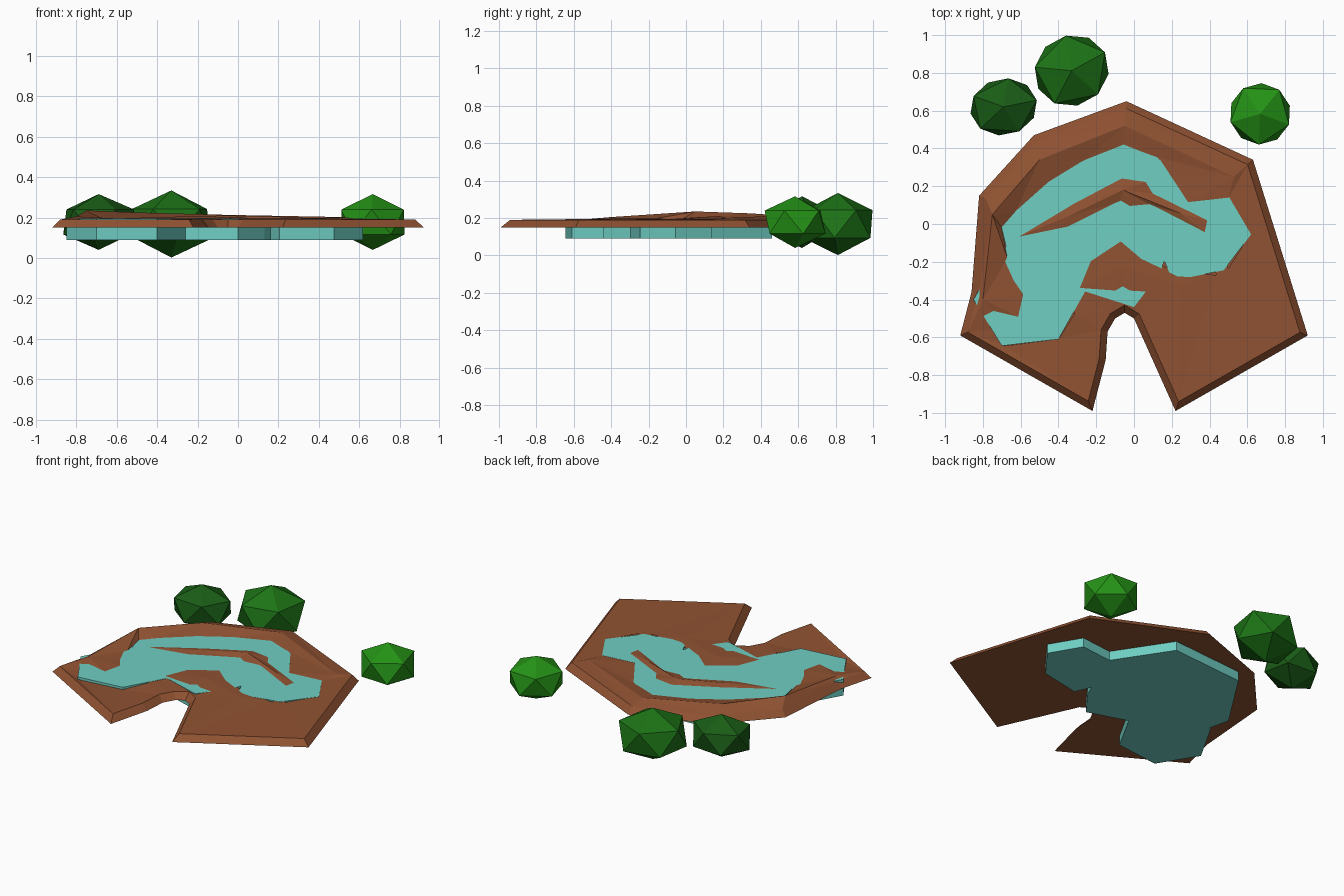
import bpy, bmesh
from mathutils import Vector
from mathutils.geometry import delaunay_2d_cdt

if "Cube" in bpy.data.objects:
    bpy.data.objects.remove(bpy.data.objects["Cube"])


def material(name, rgb):
    m = bpy.data.materials.new(name)
    m.diffuse_color = (*rgb, 1)
    m.use_nodes = True
    m.node_tree.nodes["Principled BSDF"].inputs["Base Color"].default_value = m.diffuse_color
    return m


def add_object(name, bm, mat):
    bmesh.ops.recalc_face_normals(bm, faces=bm.faces)
    me = bpy.data.meshes.new(name)
    bm.to_mesh(me)
    bm.free()
    ob = bpy.data.objects.new(name, me)
    bpy.context.collection.objects.link(ob)
    me.materials.append(mat)
    return ob


def ccw(pts):
    area = sum(a[0] * b[1] - b[0] * a[1] for a, b in zip(pts, pts[1:] + pts[:1]))
    return pts if area > 0 else pts[::-1]


def inset(pts, d):
    """Mitred inset of a counter-clockwise outline."""
    out = []
    for i, p in enumerate(pts):
        p = Vector(p)
        e1 = (p - Vector(pts[i - 1])).normalized()
        e2 = (Vector(pts[(i + 1) % len(pts)]) - p).normalized()
        n1, n2 = Vector((-e1.y, e1.x)), Vector((-e2.y, e2.x))
        out.append(p + (n1 + n2) * d / (1 + n1.dot(n2)))
    return out


brown = material("earth", (0.28, 0.085, 0.032))
teal = material("water", (0.16, 0.62, 0.55))
WATER, BASE, RIM = 0.195, 0.15, 0.19

# Horseshoe outline of the land, with the notch at the front
outline = [(.92, -.59), (.63, .34), (-.04, .65), (-.53, .47), (-.82, .15),
           (-.86, -.36), (-.92, -.59), (-.22, -.99), (-.15, -.72), (-.14, -.57),
           (-.10, -.50), (-.05, -.47), (0, -.50), (.22, -.99)]

# Shorelines of the two streams
outer_stream = ccw([
    (-.62, -.29), (-.67, -.18), (-.70, -.02), (-.63, .06), (-.45, .22), (-.27, .33),
    (-.055, .415), (.06, .37), (.135, .28), (.19, .26), (.29, .11), (.50, .135),
    (.616, -.05), (.50, -.235), (.415, -.045), (.405, .015), (.11, .16), (.07, .225),
    (-.065, .245), (-.34, .10), (-.64, -.08)])
inner_stream = ccw([
    (-.57, -.17), (-.35, -.02), (-.07, .12), (-.02, .09), (.09, .10), (.39, -.055),
    (.435, -.27), (.22, -.255), (.06, -.175), (-.07, -.065), (-.26, -.19),
    (-.37, -.27), (-.33, -.36), (-.315, -.475), (-.40, -.61), (-.685, -.645),
    (-.66, -.55), (-.595, -.50), (-.565, -.37)])

# Crest lines: outer bank, ridge between the streams, inner bank
crests = [
    [(-.80, -.40, .205), (-.75, .05, .235), (-.50, .34, .225), (-.05, .52, .213),
     (.53, .25, .202)],
    [(-.35, .04, .203), (-.06, .18, .21), (.25, .055, .203)],
    [(-.07, -.23, .20), (.24, -.32, .197)]]

# Land: triangulated top with the streams left open, sloping rim, flat underside
top = inset(outline, 0.035)
points, heights, loops, edges = [], [], [], []
for loop in (top, outer_stream, inner_stream):
    loops.append(list(range(len(points), len(points) + len(loop))))
    for p in loop:
        points.append(Vector(p))
        if loop is top:
            heights.append(RIM)
        else:
            heights.append(0.18 if p[1] < -0.5 else WATER - 0.001)
for crest in crests:
    n = len(points)
    edges += [(n + i, n + i + 1) for i in range(len(crest) - 1)]
    points += [Vector(p[:2]) for p in crest]
    heights += [p[2] for p in crest]

vs, _, fs, origin, _, face_origin = delaunay_2d_cdt(points, edges, loops, 1, 1e-5)
bm = bmesh.new()
grid = [bm.verts.new((v.x, v.y, heights[o[0]] if o else WATER))
        for v, o in zip(vs, origin)]
for f, o in zip(fs, face_origin):
    if 0 in o and 1 not in o and 2 not in o:
        bm.faces.new([grid[i] for i in f])
upper = {src: grid[i] for i, o in enumerate(origin) for src in o}
lower = [bm.verts.new((x, y, BASE)) for x, y in outline]
n = len(outline)
for i in range(n):
    j = (i + 1) % n
    bm.faces.new((lower[i], lower[j], upper[j], upper[i]))
bm.faces.new(lower[::-1])
bmesh.ops.delete(bm, geom=[v for v in bm.verts if not v.link_faces], context='VERTS')
add_object("land", bm, brown)

# Water slabs hanging through the land
slabs = {
    "water_right": [(.62, -.055), (.505, .14), (.28, .115), (.12, -.10), (.205, -.30),
                    (.475, -.245)],
    "water_middle": [(.29, .11), (.06, .46), (-.45, .42), (-.71, .02), (-.64, -.28),
                     (-.25, -.36), (.0, -.44), (.13, -.27)],
    "water_left": [(-.69, -.12), (-.37, -.12), (-.26, -.36), (-.40, -.61), (-.70, -.645),
                   (-.85, -.40)]}
for name, pts in slabs.items():
    bm = bmesh.new()
    face = bm.faces.new([bm.verts.new((x, y, 0.09)) for x, y in ccw(pts)])
    ext = bmesh.ops.extrude_face_region(bm, geom=[face], use_keep_orig=True)
    for v in ext["geom"]:
        if isinstance(v, bmesh.types.BMVert):
            v.co.z = WATER
    add_object(name, bm, teal)

# Bushes: low-poly squashed balls (centre, half sizes, turn, colour)
bushes = [
    ("bush_left", (-.69, .62, .178), (.20, .168, .138), 0.2, (.010, .11, .008)),
    ("bush_middle", (-.33, .812, .168), (.225, .208, .166), 0.5, (.012, .17, .008)),
    ("bush_right", (.668, .583, .178), (.182, .182, .138), 0.9, (.018, .29, .008))]
for name, loc, size, turn, rgb in bushes:
    bm = bmesh.new()
    bmesh.ops.create_icosphere(bm, subdivisions=1, radius=1)
    ob = add_object(name, bm, material(name + "_green", rgb))
    ob.location, ob.scale, ob.rotation_euler.z = loc, size, turn
